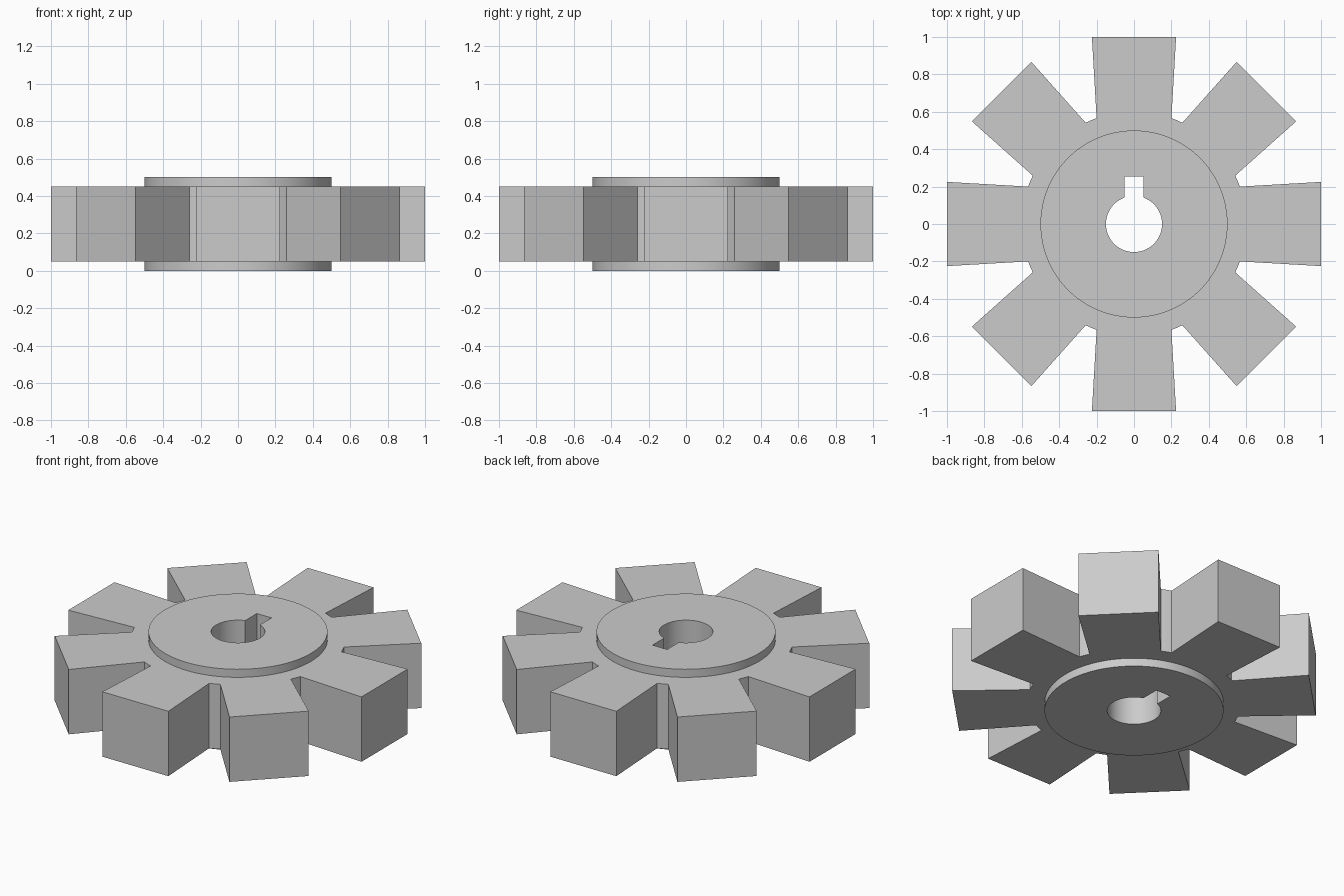
import bpy, bmesh, math
from mathutils import Vector, Matrix

cube = bpy.data.objects.get("Cube")
if cube:
    bpy.data.objects.remove(cube, do_unlink=True)

TEETH = 8
ROOT_R, HUB_R, BORE_R = 0.6, 0.5, 0.15
TIP, TIP_HALF, ROOT_HALF = 1.0, 0.225, 0.2
KEY_HALF, KEY_TOP = 0.05, 0.255
WHEEL_Z, HUB_Z = (0.05, 0.45), (0.0, 0.5)

steel = bpy.data.materials.new("steel grey")
steel.use_nodes = True
steel.diffuse_color = (0.6, 0.6, 0.6, 1)
steel.node_tree.nodes["Principled BSDF"].inputs["Base Color"].default_value = (0.6, 0.6, 0.6, 1)


def arc(radius, start, end, steps):
    angles = [start + (end - start) * i / steps for i in range(steps + 1)]
    return [Vector((radius * math.cos(a), radius * math.sin(a), 0)) for a in angles]


# Flared teeth joined by short arcs along the root circle
pitch = math.tau / TEETH
root_angle = math.asin(ROOT_HALF / ROOT_R)
tooth = [Vector((TIP, -TIP_HALF, 0)), Vector((TIP, TIP_HALF, 0))]
tooth += arc(ROOT_R, root_angle, pitch - root_angle, 4)
tooth_outline = [Matrix.Rotation(i * pitch, 3, 'Z') @ p for i in range(TEETH) for p in tooth]

# Round hub and a bore with a square keyway towards the back
hub_outline = arc(HUB_R, 0, math.tau, 96)[:-1]
key_angle = math.asin(KEY_HALF / BORE_R)
bore_outline = arc(BORE_R, math.pi / 2 + key_angle, math.pi * 2.5 - key_angle, 56)
bore_outline += [Vector((KEY_HALF, KEY_TOP, 0)), Vector((-KEY_HALF, KEY_TOP, 0))]

bm = bmesh.new()


def ring(outline, z):
    verts = [bm.verts.new((p.x, p.y, z)) for p in outline]
    edges = [bm.edges.new((v, verts[(i + 1) % len(verts)])) for i, v in enumerate(verts)]
    return verts, edges


def wall(a, b):
    n = len(a[0])
    for i in range(n):
        j = (i + 1) % n
        bm.faces.new((a[0][i], a[0][j], b[0][j], b[0][i]))


def cap(outer, inner, up):
    bmesh.ops.triangle_fill(bm, use_beauty=True, edges=outer[1] + inner[1], normal=(0, 0, up))


# Mirrored stack of rings, bottom then top
teeth = [ring(tooth_outline, z) for z in WHEEL_Z]
collar = [ring(hub_outline, z) for z in WHEEL_Z]
rim = [ring(hub_outline, z) for z in HUB_Z]
bore = [ring(bore_outline, z) for z in HUB_Z]
for side, up in enumerate((-1, 1)):
    cap(teeth[side], collar[side], up)
    cap(rim[side], bore[side], up)
    wall(collar[side], rim[side])
wall(*teeth)
wall(*bore)
bmesh.ops.recalc_face_normals(bm, faces=bm.faces)

mesh = bpy.data.meshes.new("keyed_gear_wheel")
bm.to_mesh(mesh)
bm.free()
mesh.materials.append(steel)
gear = bpy.data.objects.new("keyed_gear_wheel", mesh)
bpy.context.collection.objects.link(gear)

# Smooth the round walls, keep the machined edges sharp
bpy.ops.object.select_all(action='DESELECT')
gear.select_set(True)
bpy.context.view_layer.objects.active = gear
bpy.ops.object.shade_smooth_by_angle(angle=math.radians(20))
